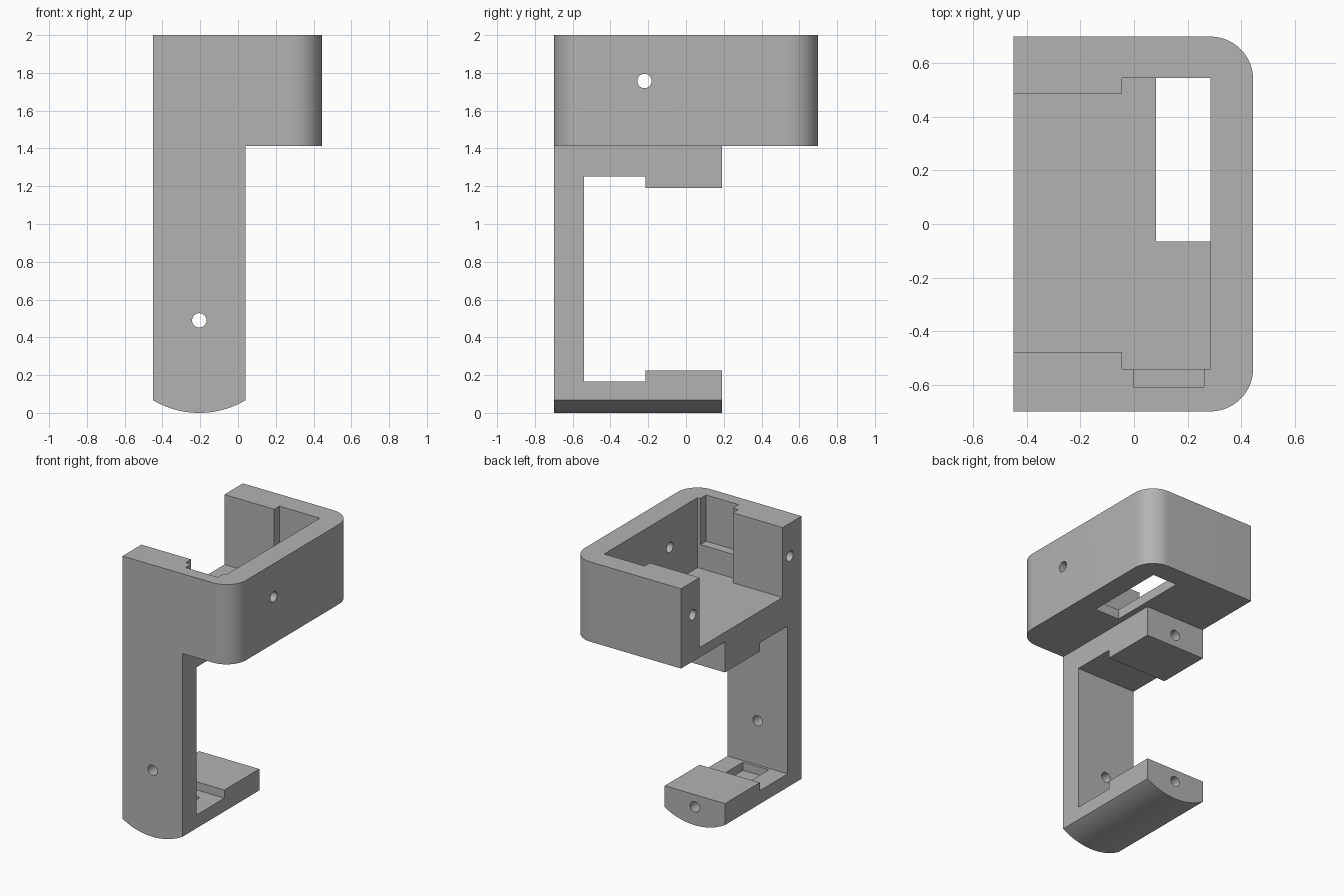
import bpy, bmesh, math
from mathutils import Vector

if "Cube" in bpy.data.objects:
    bpy.data.objects.remove(bpy.data.objects["Cube"])

grey = bpy.data.materials.new("matte grey")
grey.diffuse_color = (0.45, 0.45, 0.45, 1)
grey.use_nodes = True
grey.node_tree.nodes["Principled BSDF"].inputs["Base Color"].default_value = grey.diffuse_color


def prism(name, pts, axis, lo, hi):
    """Extrude a closed 2D outline along an axis (outline uses the other two axes in order)."""
    bm = bmesh.new()

    def place(p, d):
        c = list(p)
        c.insert("xyz".index(axis), d)
        return Vector(c)

    face = bm.faces.new([bm.verts.new(place(p, lo)) for p in pts])
    top = bmesh.ops.extrude_face_region(bm, geom=[face])["geom"]
    shift = place((0, 0), hi - lo)
    bmesh.ops.translate(bm, vec=shift, verts=[v for v in top if isinstance(v, bmesh.types.BMVert)])
    bmesh.ops.recalc_face_normals(bm, faces=bm.faces)
    mesh = bpy.data.meshes.new(name)
    bm.to_mesh(mesh)
    bm.free()
    ob = bpy.data.objects.new(name, mesh)
    bpy.context.collection.objects.link(ob)
    mesh.materials.append(grey)
    return ob


def arc(cx, cy, r, a0, a1, n):
    return [(cx + r * math.cos(math.radians(a0 + (a1 - a0) * i / n)),
             cy + r * math.sin(math.radians(a0 + (a1 - a0) * i / n))) for i in range(n + 1)]


def box(name, x, y, z):
    return prism(name, [(x[0], y[0]), (x[1], y[0]), (x[1], y[1]), (x[0], y[1])], "z", *z)


def hole(axis, c, lo, hi):
    return prism("hole_cutter", arc(*c, 0.038, 0, 348.75, 31), axis, lo, hi)


def combine(target, other, op):
    mod = target.modifiers.new(op, "BOOLEAN")
    mod.object, mod.operation, mod.solver = other, op, "EXACT"
    bpy.context.view_layer.objects.active = target
    bpy.ops.object.modifier_apply(modifier=mod.name)
    bpy.data.objects.remove(other)


L, R, W, H = -0.45, 0.445, 0.70, 2.0      # left, right, half width, height
MID, ARM = -0.205, 0.04                   # arm centre line and right side

# Open tray with two rounded corners
rad = 0.16
body = prism("clamp_bracket", [(L, -W)] + arc(R - rad, -W + rad, rad, -90, 0, 16)
             + arc(R - rad, W - rad, rad, 0, 90, 16) + [(L, W)], "z", 1.413, H)

# C-shaped post with stepped jaws
post = prism("post", [(-W, 0), (0.19, 0), (0.19, 0.225), (-0.215, 0.225), (-0.215, 0.165),
                      (-0.54, 0.165), (-0.54, 1.252), (-0.215, 1.252), (-0.215, 1.19),
                      (0.19, 1.19), (0.19, 1.45), (-W, 1.45)], "x", L, ARM)

# Bowed underside of the lower jaw
half, sag = (ARM - L) / 2, 0.067
r = (half ** 2 + sag ** 2) / (2 * sag)
a = math.degrees(math.asin(half / r))
combine(post, prism("bow", arc(MID, r, r, -90 - a, -90 + a, 24) + [(ARM, 1.6), (L, 1.6)],
                    "y", -1, 1), "INTERSECT")
combine(body, post, "UNION")

# Tray cavity, floor slot, wall pocket and lower jaw pocket
floor = 1.485
cavity = [(-0.6, -0.48), (-0.045, -0.48), (-0.045, -0.542), (0.285, -0.542),
          (0.285, 0.545), (-0.045, 0.545), (-0.045, 0.485), (-0.6, 0.485)]
cutters = [
    prism("cavity", cavity, "z", floor, 2.2),
    box("slot", (0.083, 0.285), (-0.065, 0.545), (1.3, 1.6)),
    box("wall_pocket", (-0.002, 0.262), (-0.608, -0.5), (1.66, 2.2)),
    box("jaw_pocket", (-0.31, -0.10), (-0.52, -0.30), (0.105, 0.2)),
    # Screw holes: post, tray side, wall ends, jaw ends
    hole("y", (MID, 0.49), -0.8, -0.4),
    hole("x", (-0.22, 1.757), 0.2, 0.6),
    hole("x", (-0.565, 1.757), -0.6, 0.05),
    hole("x", (0.565, 1.757), -0.6, -0.1),
    hole("y", (MID, 0.135), -0.15, 0.4),
    hole("y", (MID, 1.28), -0.15, 0.4),
]
for c in cutters:
    combine(body, c, "DIFFERENCE")

# Soft curves, crisp edges
bpy.ops.object.select_all(action="DESELECT")
body.select_set(True)
bpy.context.view_layer.objects.active = body
bpy.ops.object.shade_smooth_by_angle(angle=math.radians(30))
